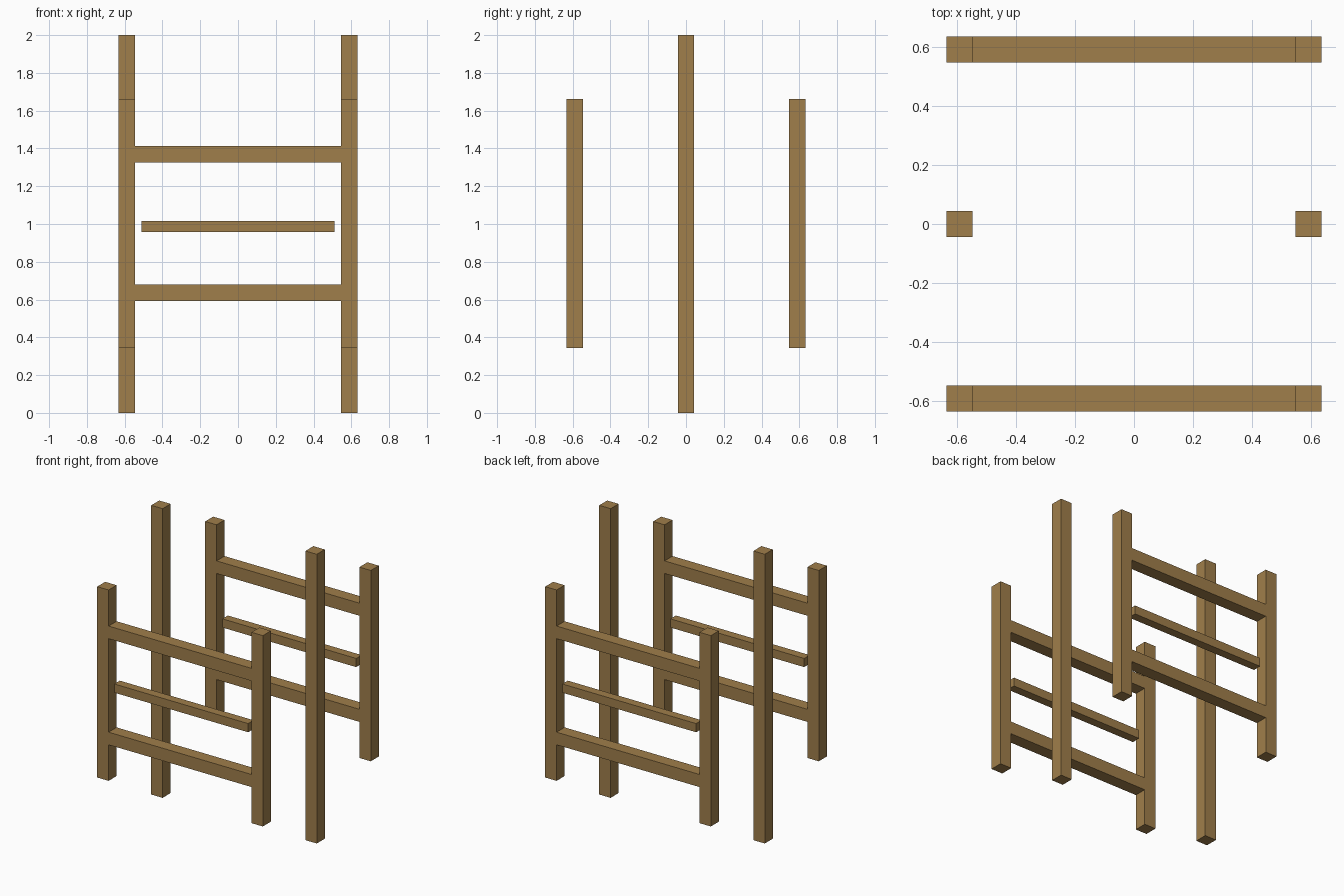
import bpy

if "Cube" in bpy.data.objects:
    bpy.data.objects.remove(bpy.data.objects["Cube"])

W = 0.087      # timber thickness
P = 0.59       # post centre offset in x and y
IN = P - W / 2 # inner face of the posts

wood = bpy.data.materials.new("wood")
wood.diffuse_color = (0.35, 0.21, 0.07, 1)
wood.use_nodes = True
wood.node_tree.nodes["Principled BSDF"].inputs["Base Color"].default_value = wood.diffuse_color


def beam(name, center, size):
    bpy.ops.mesh.primitive_cube_add(size=1, location=center)
    ob = bpy.context.object
    ob.name = name
    ob.scale = size
    bpy.ops.object.transform_apply(location=False, rotation=False, scale=True)
    ob.data.materials.append(wood)
    return ob


# tall middle posts
for side, sx in (("left", -1), ("right", 1)):
    beam(f"tall_post_{side}", (sx * P, 0, 1), (W, W, 2))

# front and back ladder frames
for end, sy in (("front", -1), ("back", 1)):
    y = sy * P
    # short corner posts
    for side, sx in (("left", -1), ("right", 1)):
        beam(f"{end}_corner_post_{side}", (sx * P, y, 1.003), (W, W, 1.32))
    # rails flush between the posts
    for level, z in (("lower", 0.636), ("upper", 1.37)):
        beam(f"{end}_{level}_rail", (0, y, z), (2 * IN, W, W))
    # thin floating middle slat
    beam(f"{end}_middle_slat", (0, y, 0.987), (1.024, 0.06, 0.06))
